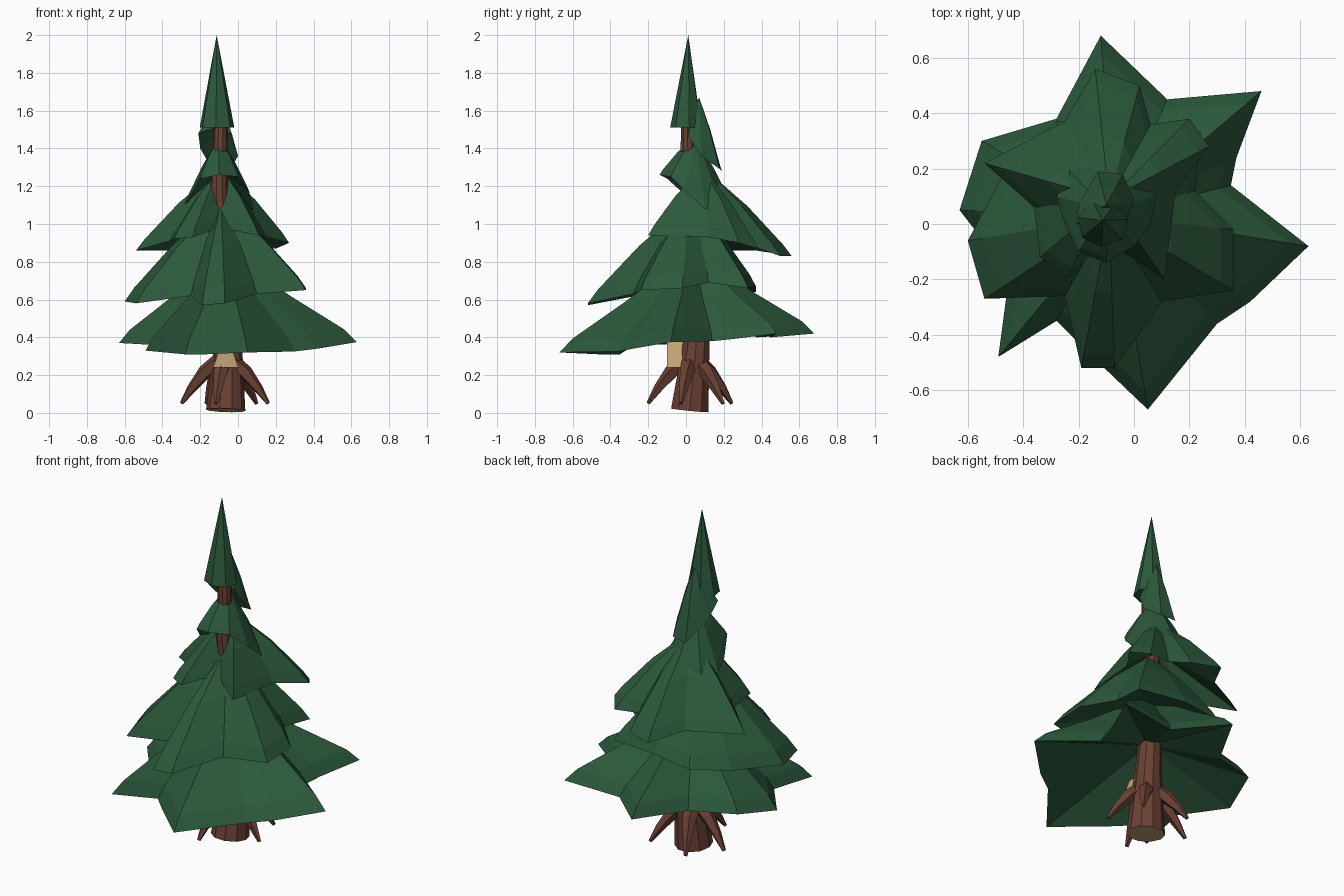
import bpy
import bmesh
from math import cos, sin, pi, radians
from mathutils import Vector

default_cube = bpy.data.objects.get("Cube")
if default_cube:
    bpy.data.objects.remove(default_cube, do_unlink=True)


def make_material(name, colour):
    material = bpy.data.materials.new(name)
    material.use_nodes = True
    material.diffuse_color = (*colour, 1)
    shader = next(n for n in material.node_tree.nodes if n.type == 'BSDF_PRINCIPLED')
    shader.inputs["Base Color"].default_value = (*colour, 1)
    shader.inputs["Roughness"].default_value = 0.9
    return material


needles = make_material("needle green", (0.025, 0.1, 0.045))
bark = make_material("bark brown", (0.145, 0.052, 0.034))
cut_wood = make_material("cut wood tan", (0.55, 0.37, 0.18))


def finish(name, bm, *materials):
    """Turn a bmesh into a flat-shaded object with outward normals."""
    bmesh.ops.recalc_face_normals(bm, faces=bm.faces)
    mesh = bpy.data.meshes.new(name)
    bm.to_mesh(mesh)
    bm.free()
    for material in materials:
        mesh.materials.append(material)
    obj = bpy.data.objects.new(name, mesh)
    bpy.context.collection.objects.link(obj)
    return obj


def bridge(bm, lower, upper):
    count = len(lower)
    for i in range(count):
        j = (i + 1) % count
        bm.faces.new((lower[i], lower[j], upper[j], upper[i]))


def fan(bm, ring, point):
    tip = bm.verts.new(point)
    for i, vert in enumerate(ring):
        bm.faces.new((vert, ring[(i + 1) % len(ring)], tip))


def tube(name, path, radii, sides, sawn=False):
    """Tapered tube along a path; sawn gives it a pale start face."""
    bm = bmesh.new()
    points = [Vector(p) for p in path]
    rings = []
    for i, (centre, radius) in enumerate(zip(points, radii)):
        ahead = points[min(i + 1, len(points) - 1)] - points[max(i - 1, 0)]
        turn = Vector((0, 0, 1)).rotation_difference(ahead)
        ring = []
        for k in range(sides):
            angle = 2 * pi * k / sides
            ring.append(bm.verts.new(centre + turn @ Vector((radius * cos(angle), radius * sin(angle), 0))))
        if rings:
            bridge(bm, rings[-1], ring)
        rings.append(ring)
    start = bm.faces.new(rings[0])
    bm.faces.new(rings[-1])
    start.material_index = int(sawn)
    return finish(name, bm, bark, cut_wood)


def skirt(name, rim_points, apex, under_height, shoulder=0.0, bulge=0.0):
    """Star-shaped hanging skirt of needles with a hollow underside."""
    bm = bmesh.new()
    apex = Vector(apex)
    rings = [[bm.verts.new(p) for p in rim_points]]
    for share, lift in ((0.1, shoulder), (0.5, bulge)):
        ring = []
        for point in rim_points:
            spot = Vector(point).lerp(apex, share)
            spot.z += lift
            ring.append(bm.verts.new(spot))
        bridge(bm, rings[-1], ring)
        rings.append(ring)
    fan(bm, rings[-1], apex)
    fan(bm, rings[0], (apex.x, apex.y, under_height))
    bmesh.ops.triangulate(bm, faces=[f for f in bm.faces if len(f.verts) > 3])
    return finish(name, bm, needles)


# Leaning trunk with a pale sawn base
tube("trunk",
     [(-.065, .02, .014), (-.053, .053, .35), (-.065, .06, .6), (-.09, .03, 1.0),
      (-.1, .015, 1.2), (-.09, .005, 1.56)],
     [.104, .075, .06, .055, .046, .034], 10, sawn=True)

# Five splayed roots
for number, degrees in enumerate((-102, -14, 45, 115, 170)):
    out = Vector((cos(radians(degrees)), sin(radians(degrees)), 0))
    base = Vector((-.068, .03, 0))
    tube(f"root_{number + 1}",
         [base + out * reach + Vector((0, 0, height))
          for reach, height in ((.03, .27), (.11, .215), (.18, .13), (.235, .05))],
         [.05, .04, .026, .01], 5)

# Pale chopped wedge on the front of the trunk
bm = bmesh.new()
layers = []
for half, z in ((.067, .24), (.015, .39)):
    layers.append([bm.verts.new((-.065 + side * half, y, z))
                   for side, y in ((-1, -.1), (1, -.1), (1, .02), (-1, .02))])
bridge(bm, *layers)
bm.faces.new(layers[0])
bm.faces.new(layers[1])
finish("chopped_wedge", bm, cut_wood)

# Hanging foliage, from the ground up
skirt("bottom_skirt", [
    (.63, -.08, .375), (.35, .14, .38), (.37, .24, .39), (.46, .48, .42),
    (.12, .45, .4), (-.12, .68, .42), (-.28, .38, .4), (-.55, .3, .42),
    (-.63, .05, .37), (-.45, -.18, .36), (-.49, -.48, .33), (-.28, -.35, .31),
    (-.17, -.46, .31), (.05, -.67, .32), (.3, -.36, .325), (.42, -.28, .34),
], (-.07, .03, .86), .56, .02)

skirt("lower_skirt", [
    (.36, -.02, .66), (.22, .12, .69), (.24, .33, .66), (-.05, .37, .67),
    (-.28, .37, .64), (-.45, .22, .62), (-.6, -.06, .59), (-.54, -.27, .58),
    (-.25, -.26, .62), (-.19, -.52, .57), (-.07, -.52, .58), (.1, -.28, .63),
    (.36, -.24, .65),
], (-.09, .025, 1.12), .78, .02, .035)

skirt("middle_skirt", [
    (.15, .12, .93), (.27, .28, .9), (.2, .38, .87), (.06, .36, .88),
    (.02, .5, .83), (-.14, .56, .83), (-.25, .37, .86), (-.54, .22, .86),
    (-.36, .06, .91), (-.34, -.12, .92), (-.24, -.19, .93), (-.1, -.06, .98),
    (.11, -.2, .94),
], (-.09, .09, 1.3), 1.12, .015, .03)

skirt("upper_skirt", [
    (.0, -.08, 1.25), (.06, .0, 1.17), (.08, .1, 1.08), (.04, .2, 1.04),
    (-.1, .24, 1.1), (-.24, .2, 1.09), (-.28, .1, 1.11), (-.25, .0, 1.15),
    (-.2, -.1, 1.24), (-.1, -.14, 1.26),
], (-.1, .05, 1.46), 1.28, .01, .02)

skirt("collar_skirt", [
    (-.03, .01, 1.47), (.0, .08, 1.36), (-.04, .18, 1.29), (-.13, .19, 1.28),
    (-.2, .07, 1.4), (-.21, .0, 1.48), (-.15, .01, 1.5), (-.1, .01, 1.52),
], (-.1, .07, 1.67), 1.54, .0, .02)

# Pointed crown
bm = bmesh.new()
crown = [bm.verts.new((-.112 + .094 * cos(pi * (2 * k + .4) / 7), .002 + .086 * sin(pi * (2 * k + .4) / 7), 1.51))
         for k in range(7)]
fan(bm, crown, (-.113, .012, 2))
bm.faces.new(crown)
finish("crown", bm, needles)
